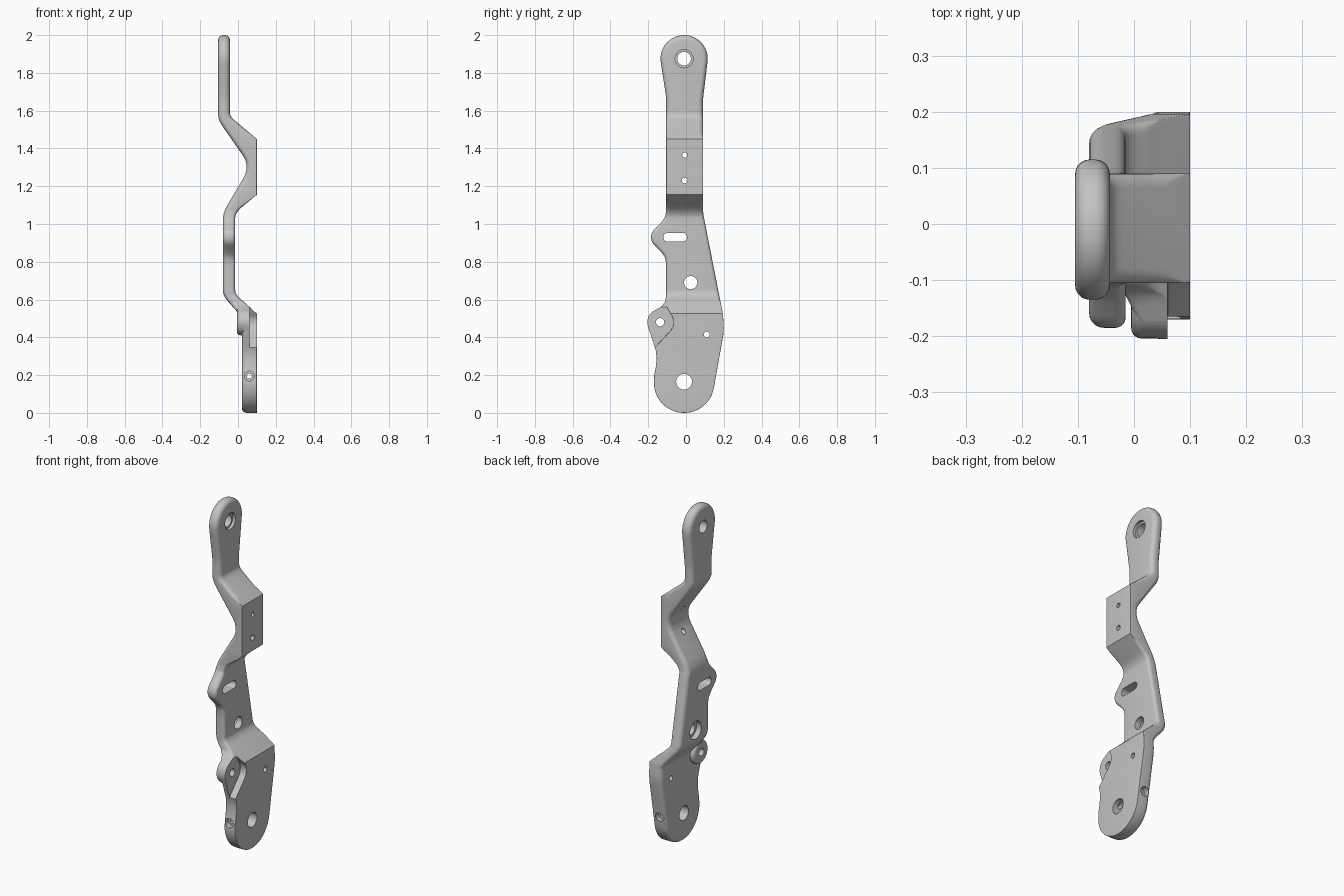
import bpy, bmesh
from math import sin, cos, pi, radians
from mathutils import Vector

if "Cube" in bpy.data.objects:
    bpy.data.objects.remove(bpy.data.objects["Cube"])

metal = bpy.data.materials.new("grey_metal")
metal.use_nodes = True
metal.diffuse_color = (0.55, 0.55, 0.55, 1)
metal.node_tree.nodes["Principled BSDF"].inputs["Base Color"].default_value = metal.diffuse_color


def arc(cy, cz, r, a0, a1, n):
    return [Vector((cy + r * cos(radians(a0 + (a1 - a0) * i / n)),
                    cz + r * sin(radians(a0 + (a1 - a0) * i / n)))) for i in range(n + 1)]


def densify(pts, step):
    out = []
    for i, p in enumerate(pts):
        a, b = Vector(p), Vector(pts[(i + 1) % len(pts)])
        n = int((b - a).length / step) + 1
        out += [a.lerp(b, k / n) for k in range(n)]
    return out


def bent(points):
    """Depth as a function of height; each point is (z, x, bend half-width)."""
    slopes = [(b[1] - a[1]) / (b[0] - a[0]) for a, b in zip(points, points[1:])]

    def f(z):
        i = 0
        while i < len(slopes) - 1 and z > points[i + 1][0]:
            i += 1
        x = points[i][1] + slopes[i] * (z - points[i][0])
        for j in range(1, len(points) - 1):
            zc, _, w = points[j]
            if abs(z - zc) < w:
                x += (slopes[j] - slopes[j - 1]) * (w - abs(z - zc)) ** 2 / (4 * w)
        return x
    cuts = [p[0] + p[2] * k / 2 for p in points for k in range(-2, 3)]
    return f, cuts


def plate(name, outline, back, front, r_back, r_front, cuts=(), steps=5):
    """Outline extruded in depth with rounded rims, then bent along its height."""
    bm = bmesh.new()
    count = len(outline)
    normals = []
    for i in range(count):
        d = outline[(i + 1) % count] - outline[i - 1]
        normals.append(Vector((d.y, -d.x)).normalized())
    rings = []
    for side, radius in ((-1, r_back), (1, r_front)):
        group = []
        for k in range(steps + 1):
            a = pi / 2 * k / steps
            ring = []
            for p, n in zip(outline, normals):
                r = radius(p.y)
                q = p - n * r * (1 - sin(a))
                ring.append(bm.verts.new((side * (1 - r * (1 - cos(a))), q.x, q.y)))
            group.append(ring)
        rings += group if side < 0 else group[::-1]
    for a, b in zip(rings, rings[1:]):
        for i in range(count):
            j = (i + 1) % count
            bm.faces.new((a[i], a[j], b[j], b[i]))
    caps = [bm.faces.new(rings[0][::-1]), bm.faces.new(rings[-1])]
    bm.normal_update()
    bmesh.ops.triangulate(bm, faces=caps)
    for z in sorted(set(round(c, 4) for c in cuts)):
        bmesh.ops.bisect_plane(bm, geom=bm.verts[:] + bm.edges[:] + bm.faces[:], dist=1e-6,
                               plane_co=(0, 0, z), plane_no=(0, 0, 1))
    for v in bm.verts:
        x, z = v.co.x, v.co.z
        v.co.x = back(z) + x + 1 if x < 0 else front(z) + x - 1
    bm.normal_update()
    bmesh.ops.triangulate(bm, faces=bm.faces[:])
    if bm.calc_volume(signed=True) < 0:
        bmesh.ops.reverse_faces(bm, faces=bm.faces[:])
    mesh = bpy.data.meshes.new(name)
    bm.to_mesh(mesh)
    bm.free()
    mesh.materials.append(metal)
    ob = bpy.data.objects.new(name, mesh)
    bpy.context.collection.objects.link(ob)
    return ob


def carve(target, tool, operation="DIFFERENCE"):
    mod = target.modifiers.new("carve", "BOOLEAN")
    mod.operation, mod.solver, mod.object = operation, "EXACT", tool
    bpy.context.view_layer.objects.active = target
    bpy.ops.object.modifier_apply(modifier=mod.name)
    bpy.data.objects.remove(tool)


def drill(target, r, at, length=0.6, axis="x"):
    turn = (0, pi / 2, 0) if axis == "x" else (pi / 2, 0, 0)
    bpy.ops.mesh.primitive_cylinder_add(vertices=32, radius=r, depth=length,
                                        location=at, rotation=turn)
    tool = bpy.context.object
    tool.data.materials.append(metal)
    carve(target, tool)


def level(value):
    return lambda z: value


# Silhouette of the bracket, counter-clockwise from the lower round end
outline = arc(-0.01, 0.16, 0.16, 180, 350, 30)
outline += [(0.197, 0.41), (0.2, 0.45), (0.196, 0.52), (0.092, 1.05), (0.09, 1.08), (0.09, 1.66)]
outline += arc(-0.01, 1.875, 0.125, -6, 186, 36)
outline += [(-0.105, 1.67), (-0.105, 1.07), (-0.112, 1.035), (-0.13, 1.01)]
outline += arc(-0.125, 0.93, 0.06, 130, 230, 12)
outline += [(-0.13, 0.85), (-0.112, 0.825), (-0.105, 0.79), (-0.105, 0.62), (-0.112, 0.585), (-0.13, 0.563)]
outline += arc(-0.135, 0.48, 0.07, 115, 195, 10)
outline += [(-0.16, 0.33), (-0.155, 0.29), (-0.16, 0.24), (-0.168, 0.2)]

# Bends of the two broad faces
back, back_cuts = bent([(-0.1, 0.02, 0), (0.5, 0.02, 0.01), (0.53, 0, 0.01), (0.62, -0.08, 0.03),
                        (1.06, -0.08, 0.04), (1.27, 0.045, 0.03), (1.335, 0.045, 0.03),
                        (1.55, -0.105, 0.03), (2.1, -0.105, 0)])
front, front_cuts = bent([(-0.1, 0.1, 0), (0.525, 0.1, 0), (0.63, -0.015, 0.02), (1.06, -0.015, 0.03),
                          (1.155, 0.1, 0), (1.45, 0.1, 0), (1.57, -0.043, 0.02), (2.1, -0.043, 0)])


def front_rim(z):
    if z > 1.47:
        return 0.026
    return 0.018 if 0.58 < z < 1.11 else 0.002


bracket = plate("bracket", densify(outline, 0.03), back, front,
                level(0.026), front_rim, back_cuts + front_cuts)

# Side lug: set-back face and raised rear boss
pocket_outline = [Vector((-0.3, 0.215)), Vector((-0.17, 0.34))]
pocket_outline += arc(-0.135, 0.48, 0.07, -42, 42, 10)
pocket_outline += [Vector((-0.1, 0.56)), Vector((-0.1, 0.65)), Vector((-0.3, 0.65))]
pocket = plate("lug_pocket", pocket_outline, level(0.06), level(0.2), level(0.001), level(0.001), steps=1)
carve(bracket, pocket)
boss = plate("lug_boss", arc(-0.135, 0.48, 0.069, 0, 350, 35), level(-0.005), level(0.055),
             level(0.018), level(0.001))
carve(bracket, boss, "UNION")

# Elongated slot in the upper ear
slot_outline = arc(-0.097, 0.93, 0.023, 90, 270, 10) + arc(-0.018, 0.93, 0.023, -90, 90, 10)
slot = plate("slot_cutter", slot_outline, level(-0.3), level(0.3), level(0.001), level(0.001), steps=1)
carve(bracket, slot)

# Through holes: radius, y, z
for r, y, z in [(0.036, -0.01, 1.875), (0.013, -0.007, 1.365), (0.015, -0.007, 1.23),
                (0.035, 0.025, 0.69), (0.022, -0.137, 0.48), (0.015, 0.11, 0.415),
                (0.042, -0.01, 0.165)]:
    drill(bracket, r, (0, y, z))

# Counterbores and the cross bolt hole
drill(bracket, 0.048, (0.04, -0.01, 1.875), 0.2)
drill(bracket, 0.052, (-0.15, 0.025, 0.69), 0.2)
drill(bracket, 0.013, (0.06, 0, 0.195), axis="y")
for y in (-0.24, 0.23):
    drill(bracket, 0.026, (0.06, y, 0.195), 0.2, "y")

bpy.ops.object.select_all(action="DESELECT")
bracket.select_set(True)
bpy.context.view_layer.objects.active = bracket
bpy.ops.object.shade_smooth_by_angle(angle=radians(32))
